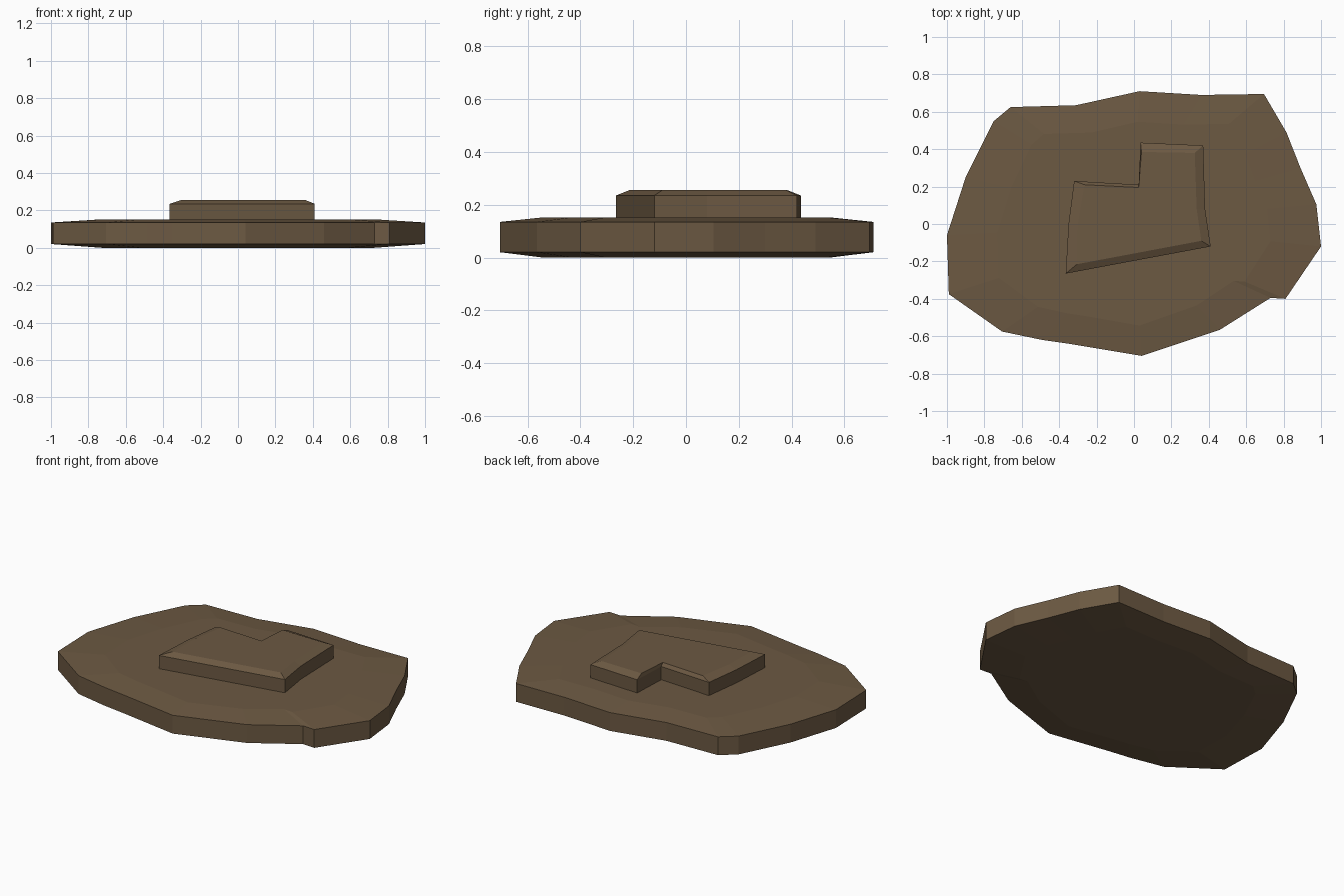
import bpy
import bmesh

cube = bpy.data.objects.get("Cube")
if cube:
    bpy.data.objects.remove(cube)

# One earthy brown for everything
brown = bpy.data.materials.new("earth_brown")
colour = (0.15, 0.10, 0.055, 1)
brown.diffuse_color = colour
brown.use_nodes = True
bsdf = brown.node_tree.nodes["Principled BSDF"]
bsdf.inputs["Base Color"].default_value = colour
bsdf.inputs["Roughness"].default_value = 0.9


def loft(name, rings):
    """Closed solid through (outline, height) rings, lowest first."""
    bm = bmesh.new()
    loops = [[bm.verts.new((x, y, z)) for x, y in pts] for pts, z in rings]
    for low, high in zip(loops, loops[1:]):
        for i in range(len(low)):
            j = (i + 1) % len(low)
            bm.faces.new((low[i], low[j], high[j], high[i]))
    bm.faces.new(loops[0][::-1])
    bm.faces.new(loops[-1])
    bmesh.ops.recalc_face_normals(bm, faces=bm.faces)
    mesh = bpy.data.meshes.new(name)
    bm.to_mesh(mesh)
    bm.free()
    mesh.materials.append(brown)
    obj = bpy.data.objects.new(name, mesh)
    bpy.context.collection.objects.link(obj)
    return obj


# Irregular ground slab with shallow sloping rims above and below
rim = [(-1, -.06), (-.99, -.375), (-.705, -.575), (-.49, -.62), (-.35, -.64),
       (.04, -.705), (.46, -.565), (.73, -.395), (.81, -.4), (1, -.12),
       (.975, .105), (.89, .3), (.815, .49), (.695, .695), (.36, .69),
       (.03, .71), (-.31, .635), (-.66, .625), (-.75, .55), (-.9, .25)]
plateau = [(x * .73, y * .77) for x, y in rim]
loft("ground_slab", [(plateau, 0), (rim, .02), (rim, .135), (plateau, .152)])

# Raised L-shaped step with a chamfered top
base = [(-.365, -.265), (.41, -.12), (.38, .08), (.37, .42),
        (.035, .435), (.025, .21), (-.32, .23), (-.35, 0)]
crown = [(-.305, -.215), (.36, -.09), (.335, .08), (.325, .38),
         (.04, .385), (.025, .195), (-.265, .21), (-.3, 0)]
loft("raised_step", [(base, .14), (base, .235), (crown, .255)])
